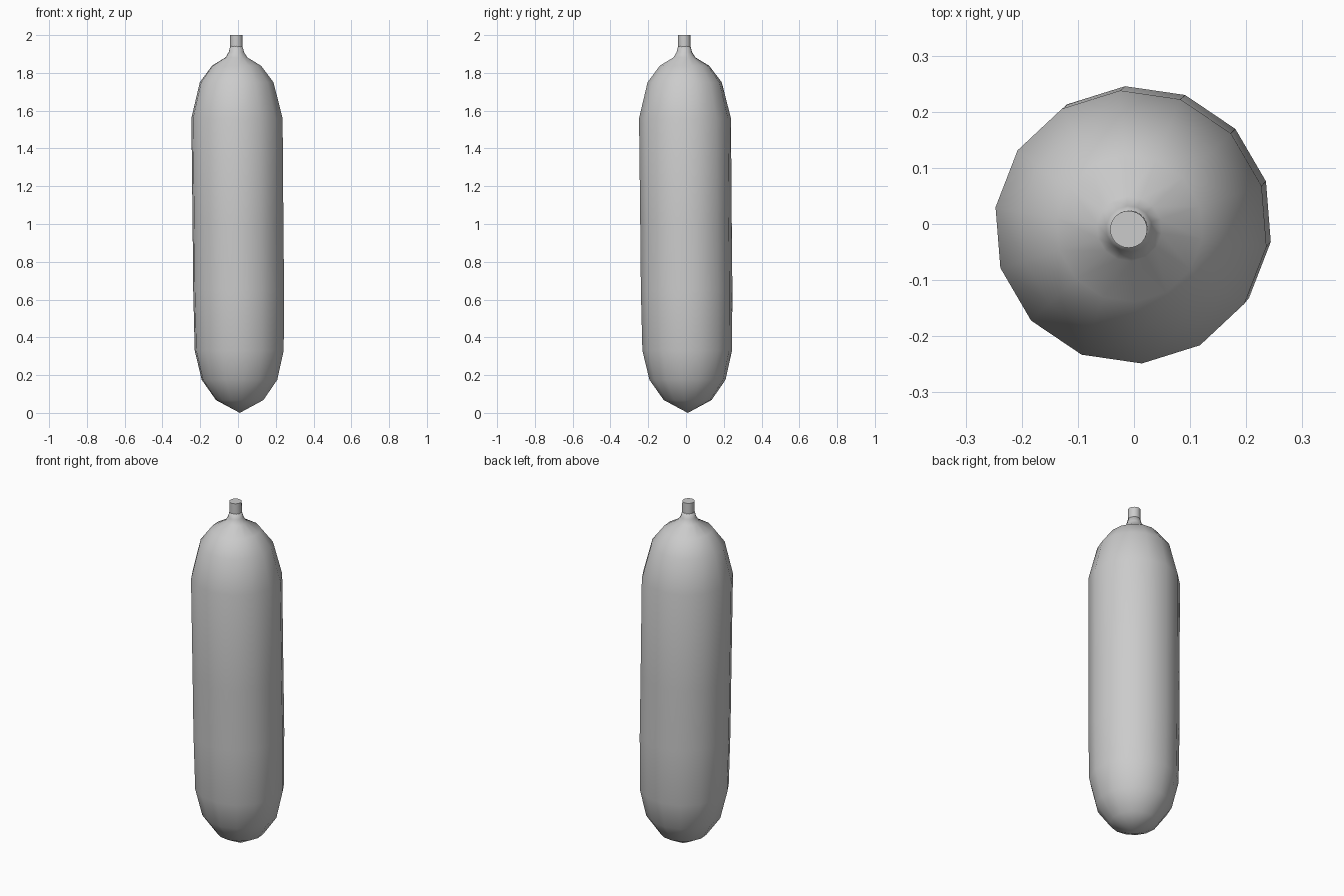
import bpy, bmesh
from math import sin, cos, pi, radians

if "Cube" in bpy.data.objects:
    bpy.data.objects.remove(bpy.data.objects["Cube"])


def lathe(name, profile, sides, start=0.0, smooth_angle=80):
    """Skin rings of (radius, z) round a slightly leaning axis; radius 0 is a tip."""
    bm = bmesh.new()
    rings = []
    for r, z in profile:
        c = 0.0095 * (1 - z)          # axis leans towards -x and -y
        if r == 0:
            rings.append([bm.verts.new((c, c, z))])
            continue
        ring = []
        for i in range(sides):
            a = start + 2 * pi * i / sides
            ring.append(bm.verts.new((c + r * cos(a), c + r * sin(a), z)))
        rings.append(ring)
    for lo, hi in zip(rings, rings[1:]):
        for i in range(sides):
            j = (i + 1) % sides
            if len(lo) == 1:
                bm.faces.new((lo[0], hi[j], hi[i]))
            else:
                bm.faces.new((lo[i], lo[j], hi[j], hi[i]))
    bm.faces.new(rings[-1])
    if len(rings[0]) > 1:
        bm.faces.new(rings[0][::-1])
    bmesh.ops.recalc_face_normals(bm, faces=bm.faces)
    me = bpy.data.meshes.new(name)
    bm.to_mesh(me)
    bm.free()
    ob = bpy.data.objects.new(name, me)
    bpy.context.collection.objects.link(ob)
    bpy.ops.object.select_all(action='DESELECT')
    ob.select_set(True)
    bpy.context.view_layer.objects.active = ob
    bpy.ops.object.shade_smooth_by_angle(angle=radians(smooth_angle))
    return ob


# Long 14-sided body with a rounded foot and a flared neck
body = [(0, 0), (0.127, 0.068), (0.202, 0.175), (0.238, 0.33), (0.243, 0.65),
        (0.243, 1.0), (0.244, 1.56), (0.197, 1.75), (0.131, 1.838),
        (0.058, 1.882), (0.041, 1.91), (0.032, 1.945)]
lathe("body", body, 14, radians(17.4))

# Round stem with a flat end
lathe("stem", [(0.033, 1.88), (0.033, 2.0)], 28)
